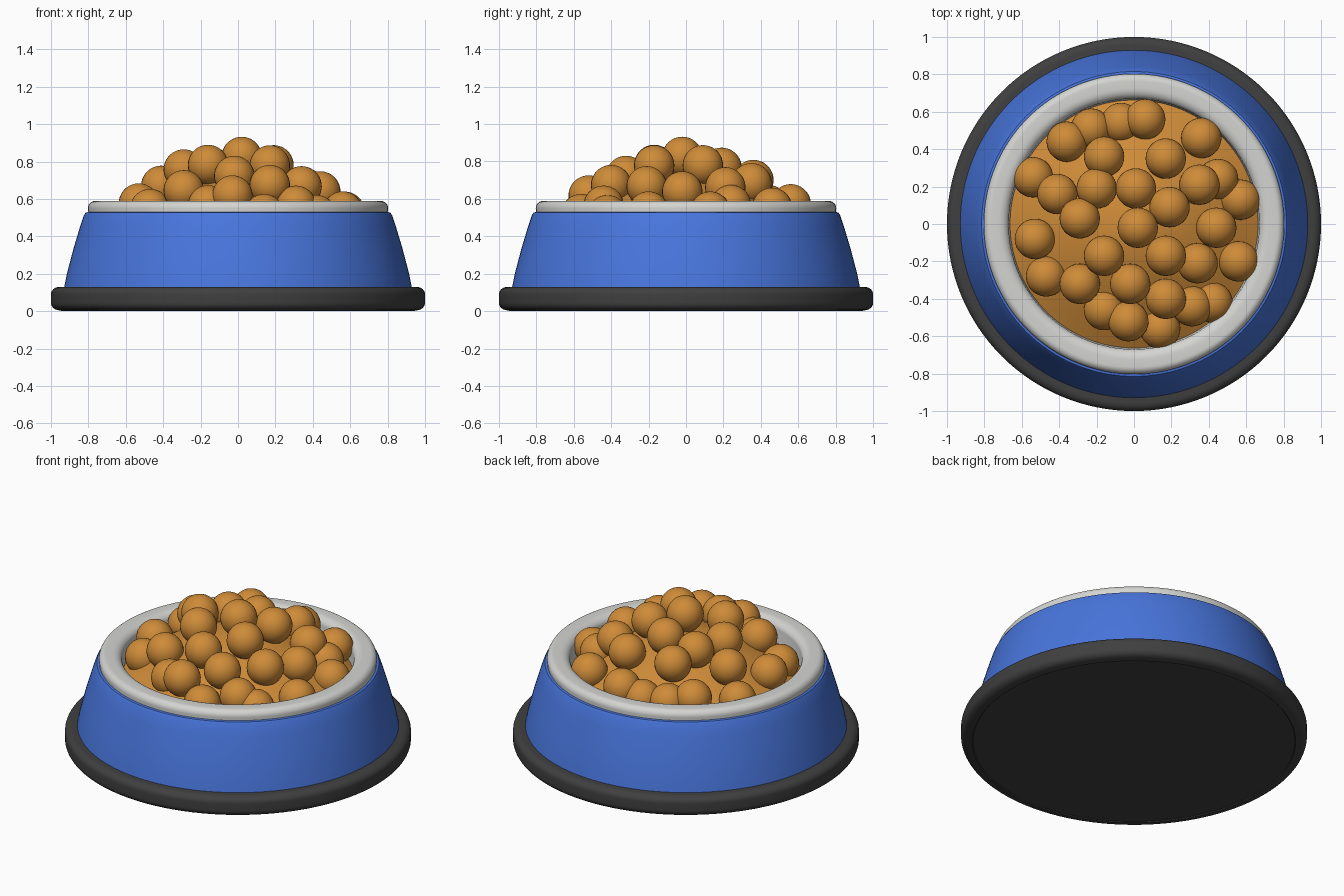
import bpy, bmesh, math
from mathutils import Matrix

if "Cube" in bpy.data.objects:
    bpy.data.objects.remove(bpy.data.objects["Cube"])


def material(name, rgb):
    m = bpy.data.materials.new(name)
    m.diffuse_color = (*rgb, 1)
    m.use_nodes = True
    m.node_tree.nodes["Principled BSDF"].inputs["Base Color"].default_value = m.diffuse_color
    return m


BLUE = material("blue plastic", (0.065, 0.18, 0.72))
GREY = material("light grey", (0.66, 0.66, 0.64))
BLACK = material("black rubber", (0.05, 0.05, 0.05))
BROWN = material("kibble brown", (0.62, 0.26, 0.04))


def finish(bm, name, mat, angle=40):
    bmesh.ops.remove_doubles(bm, verts=bm.verts, dist=1e-5)
    bmesh.ops.recalc_face_normals(bm, faces=bm.faces)
    me = bpy.data.meshes.new(name)
    bm.to_mesh(me)
    bm.free()
    me.materials.append(mat)
    ob = bpy.data.objects.new(name, me)
    bpy.context.collection.objects.link(ob)
    bpy.ops.object.select_all(action='DESELECT')
    ob.select_set(True)
    bpy.context.view_layer.objects.active = ob
    bpy.ops.object.shade_smooth_by_angle(angle=math.radians(angle))
    return ob


def lathe(name, profile, mat, closed=False, steps=128):
    bm = bmesh.new()
    vs = [bm.verts.new((r, 0, z)) for r, z in profile]
    es = [bm.edges.new(p) for p in zip(vs, vs[1:])]
    if closed:
        es.append(bm.edges.new((vs[-1], vs[0])))
    bmesh.ops.spin(bm, geom=vs + es, axis=(0, 0, 1), cent=(0, 0, 0),
                   angle=2 * math.pi, steps=steps, use_merge=True)
    return finish(bm, name, mat)


def arc(cr, cz, rr, rz, a0, a1, n=8):
    return [(cr + rr * math.cos(math.radians(a0 + (a1 - a0) * i / n)),
             cz + rz * math.sin(math.radians(a0 + (a1 - a0) * i / n)))
            for i in range(n + 1)]


# Rubber foot with a slightly raised underside rim
lathe("rubber_foot", [(0, 0.005), (0.93, 0.005), (0.935, 0.0)]
      + arc(0.955, 0.045, 0.045, 0.04, -80, 0)
      + arc(0.955, 0.09, 0.045, 0.04, 0, 90) + [(0, 0.13)], BLACK)

# Sloping blue side wall
lathe("bowl_side", [(0.90, 0.10), (0.93, 0.125), (0.915, 0.2), (0.88, 0.333),
                    (0.845, 0.45), (0.825, 0.51), (0.815, 0.527), (0.79, 0.532),
                    (0.72, 0.532), (0.72, 0.10)], BLUE, True)

# Rounded rim continuing into the inner wall
lathe("bowl_rim", [(0.80, 0.51)] + arc(0.765, 0.55, 0.038, 0.039, 0, 90)
      + arc(0.725, 0.545, 0.055, 0.044, 90, 180) + [(0.665, 0.48), (0.64, 0.30),
      (0.60, 0.2), (0, 0.2)], GREY)

# Solid mound filling the gaps between the pieces
lathe("kibble_mound", [(0.655, 0.40), (0.668, 0.46), (0.6, 0.50), (0.5, 0.56),
                       (0.4, 0.615), (0.3, 0.665), (0.2, 0.705), (0.1, 0.73),
                       (0, 0.74)], BROWN)

# Round kibble pieces: x, y, height offset from the heap's dome
PIECES = [
    (0.02, -0.02, 0), (0.01, 0.19, -0.03), (0.19, 0.09, -0.01), (-0.16, -0.17, 0),
    (0.17, -0.17, 0), (-0.02, -0.32, -0.02), (-0.29, 0.03, 0), (-0.16, 0.36, 0),
    (0.17, 0.35, -0.02), (-0.41, 0.16, 0), (-0.36, 0.44, 0), (-0.23, 0.51, -0.04),
    (0.06, 0.56, 0), (0.36, 0.46, 0), (0.35, 0.21, -0.03), (0.45, 0.24, -0.05),
    (0.44, -0.02, -0.03), (0.34, -0.21, -0.03), (0.56, -0.20, -0.01),
    (0.57, 0.13, -0.02), (0.17, -0.40, 0), (-0.29, -0.32, -0.03),
    (-0.03, -0.52, 0.01), (0.14, -0.56, -0.04), (0.31, -0.44, -0.03),
    (0.42, -0.42, -0.03), (-0.53, -0.08, -0.02), (-0.47, -0.28, -0.04),
    (-0.54, 0.25, -0.01), (-0.20, 0.19, -0.03), (-0.16, -0.46, -0.07),
    (-0.07, 0.54, -0.06)]
bm = bmesh.new()
for x, y, dz in PIECES:
    z = 0.825 - 0.8 * (x * x + y * y) + dz
    bmesh.ops.create_uvsphere(bm, u_segments=28, v_segments=18, radius=0.108,
                              matrix=Matrix.Translation((x, y, z)))
finish(bm, "kibble_pieces", BROWN)
